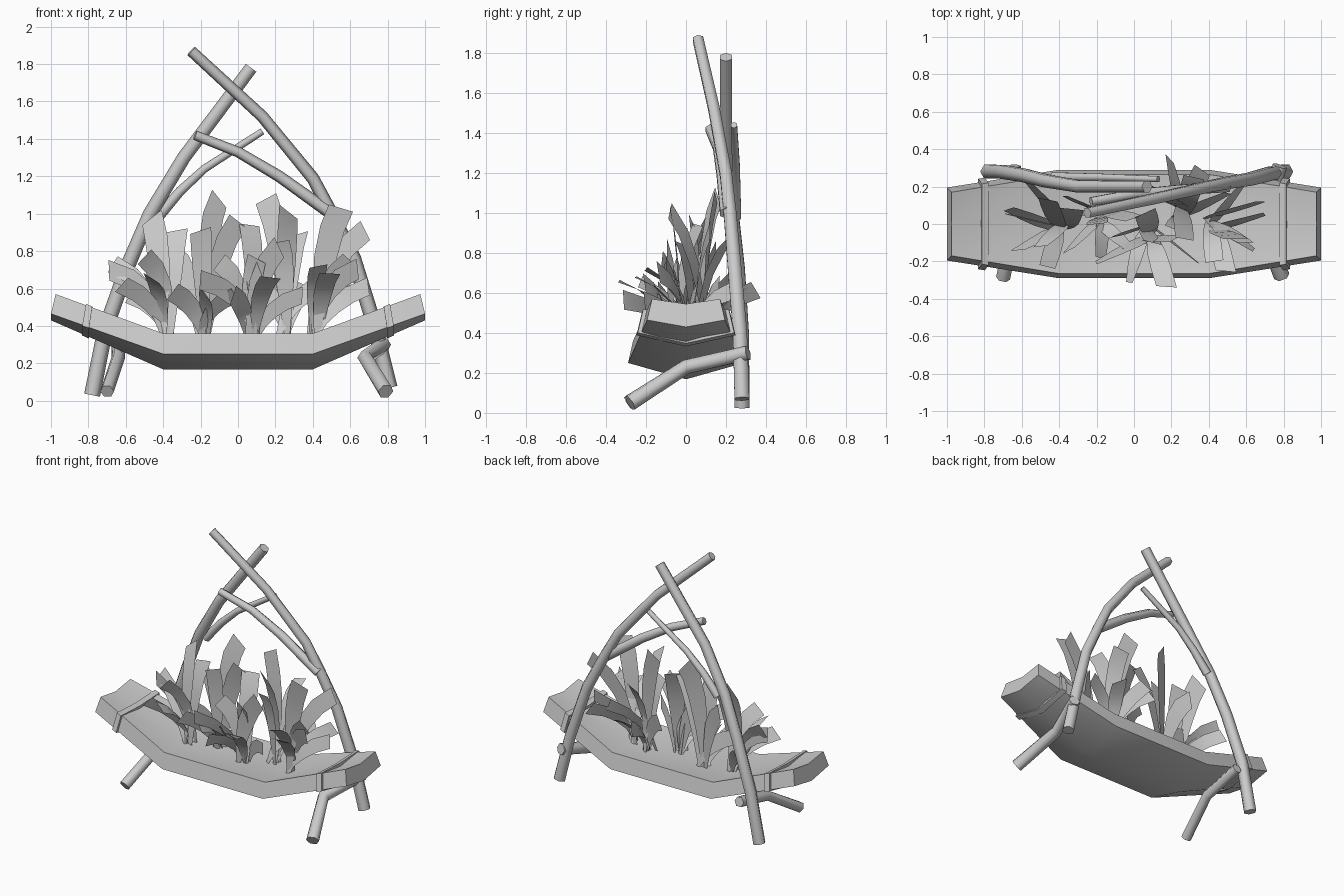
import bpy, bmesh, math, random
from mathutils import Vector

random.seed(4)
cube = bpy.data.objects.get("Cube")
if cube:
    bpy.data.objects.remove(cube)

shade = 0.6
grey = bpy.data.materials.new("plain grey")
grey.use_nodes = True
grey.diffuse_color = (shade, shade, shade, 1)
grey.node_tree.nodes["Principled BSDF"].inputs["Base Color"].default_value = grey.diffuse_color


def finish(name, bm, degrees):
    mesh = bpy.data.meshes.new(name)
    bm.to_mesh(mesh)
    bm.free()
    mesh.materials.append(grey)
    ob = bpy.data.objects.new(name, mesh)
    bpy.context.collection.objects.link(ob)
    bpy.ops.object.select_all(action='DESELECT')
    ob.select_set(True)
    bpy.context.view_layer.objects.active = ob
    bpy.ops.object.shade_smooth_by_angle(angle=math.radians(degrees))


def loft(name, rings, degrees):
    """Closed solid through a row of matching rings."""
    bm = bmesh.new()
    rows = [[bm.verts.new(p) for p in ring] for ring in rings]
    count = len(rows[0])
    for a, b in zip(rows, rows[1:]):
        for i in range(count):
            j = (i + 1) % count
            bm.faces.new((a[i], a[j], b[j], b[i]))
    bm.faces.new(rows[0])
    bm.faces.new(rows[-1])
    bmesh.ops.recalc_face_normals(bm, faces=bm.faces)
    finish(name, bm, degrees)


# Trough: hollowed top, flaring walls and keeled underside
def section(x_top, x_low, rim, top_z, dip_z, low, low_z, keel_z):
    return [Vector(p) for p in (
        (x_top, -rim, top_z), (x_top, 0, dip_z), (x_top, rim, top_z),
        (x_low, low, low_z), (x_low, 0, keel_z), (x_low, -low, low_z))]


def flip(ring):
    return [Vector((-p.x, p.y, p.z)) for p in ring]


middle = section(0.4, 0.4, 0.265, 0.36, 0.33, 0.29, 0.25, 0.168)
end = section(0.975, 1, 0.17, 0.57, 0.545, 0.195, 0.465, 0.43)
loft("trough", [flip(end), flip(middle), middle, end], 36)


# Straps wrapped around both ends
def strap_ring(t):
    ring = [m.lerp(e, t) for m, e in zip(middle, end)]
    centre = sum(ring, Vector()) / len(ring)
    ring = [centre + (p - centre) * 1.09 for p in ring]
    ring[1].z = ring[0].z - 0.01
    return ring


strap = [strap_ring(0.66), strap_ring(0.72)]
loft("left_strap", strap, 36)
loft("right_strap", [flip(ring) for ring in strap], 36)


# Sticks: six-sided tapering tubes along bent paths
def stick(name, path, r_start, r_end):
    pts = [Vector(p) for p in path]
    last = len(pts) - 1
    whole = pts[-1] - pts[0]
    lies_deep = abs(whole.y) > abs(whole.z)
    reference = Vector((0, 0, 1)) if lies_deep else Vector((0, 1, 0))
    rings = []
    for i, p in enumerate(pts):
        along = (pts[min(i + 1, last)] - pts[max(i - 1, 0)]).normalized()
        u = along.cross(reference).normalized()
        v = along.cross(u)
        r = r_start + (r_end - r_start) * i / last
        angles = [math.tau * k / 6 for k in range(6)]
        rings.append([p + (u * math.cos(a) + v * math.sin(a)) * r for a in angles])
    loft(name, rings, 62)


stick("right_pole", [(-.78, .28, .03), (-.71, .28, .38), (-.59, .26, .72), (-.47, .23, 1),
                     (-.29, .2, 1.3), (.07, .2, 1.78)], .043, .035)
stick("left_pole", [(.81, .28, .07), (.73, .27, .4), (.62, .24, .76), (.5, .22, 1),
                    (.4, .2, 1.19), (.13, .14, 1.52), (-.25, .06, 1.87)], .043, .03)
stick("back_branch", [(-.43, .25, .98), (-.31, .25, 1.12), (-.18, .25, 1.24),
                      (.13, .24, 1.44)], .03, .018)
stick("front_branch", [(.5, .2, 1), (.22, .18, 1.2), (0, .16, 1.33), (-.23, .12, 1.42)],
      .034, .026)
stick("left_foot", [(.78, .31, .3), (.68, 0, .23), (.79, -.28, .05)], .04, .043)
stick("right_foot", [(-.64, .31, .3), (-.64, 0, .23), (-.7, -.29, .05)], .036, .038)


# Leaves: curved strips that widen upwards and end in a slanted cut
def leaf(bm, base, tip):
    root = base + Vector((random.uniform(-.03, .03), random.uniform(-.04, .04), 0))
    bend = root.lerp(tip, 0.2)
    bend.z = root.z + (tip.z - root.z) * random.uniform(.7, .85)
    width = random.uniform(.05, .065) + tip.z * .06
    yaw = random.uniform(-.5, .5)
    slant = random.uniform(-.2, .2)
    facing = Vector((math.sin(yaw), math.cos(yaw), 0))
    steps, rows = 4, []
    for i in range(steps + 1):
        t = i / steps
        p = root.lerp(bend, t).lerp(bend.lerp(tip, t), t)
        along = (bend - root).lerp(tip - bend, t).normalized()
        across = facing.cross(along).normalized()
        half = width * (.13 + .4 * math.sin(min(t * 1.4, 1) * math.pi / 2))
        cut = along * slant * width if i == steps else Vector()
        rows.append((bm.verts.new(p - across * half - cut),
                     bm.verts.new(p + across * half + cut)))
    for a, b in zip(rows, rows[1:]):
        bm.faces.new((a[0], a[1], b[1], b[0]))


def clump(name, x, y, lean, tall_tips):
    """Listed tall leaves plus a fan of short ones spread around the lean direction."""
    bm = bmesh.new()
    base = Vector((x, y, .335))
    for tip in tall_tips:
        leaf(bm, base, Vector(tip))
    for k in range(4):
        angle = math.radians(lean + (k - 1.5) * 40)
        reach = random.uniform(.24, .32)
        leaf(bm, base, Vector((x + reach * math.cos(angle), y + reach * math.sin(angle),
                               random.uniform(.55, .72))))
    finish(name, bm, 25)


clump("right_leaves", -.38, 0, 190,
      [(-.67, .08, .73), (-.5, -.12, .77), (-.46, .13, .98), (-.33, .08, .91)])
clump("inner_right_leaves", -.18, .06, 250,
      [(-.2, 0, .91), (-.1, .16, 1.08), (0, .03, .96), (-.37, .15, .8)])
clump("middle_leaves", .07, -.05, 270,
      [(.1, -.1, .76), (.06, .06, .94), (-.1, -.06, .74), (.22, -.08, .82)])
clump("inner_left_leaves", .24, .07, 80,
      [(.15, .15, 1.08), (.27, -.08, 1.01), (.22, -.03, .85), (.32, .25, .89)])
clump("left_leaves", .4, 0, -10,
      [(.55, -.08, 1.03), (.68, .12, .91), (.43, -.2, .72), (.6, -.1, .75)])
